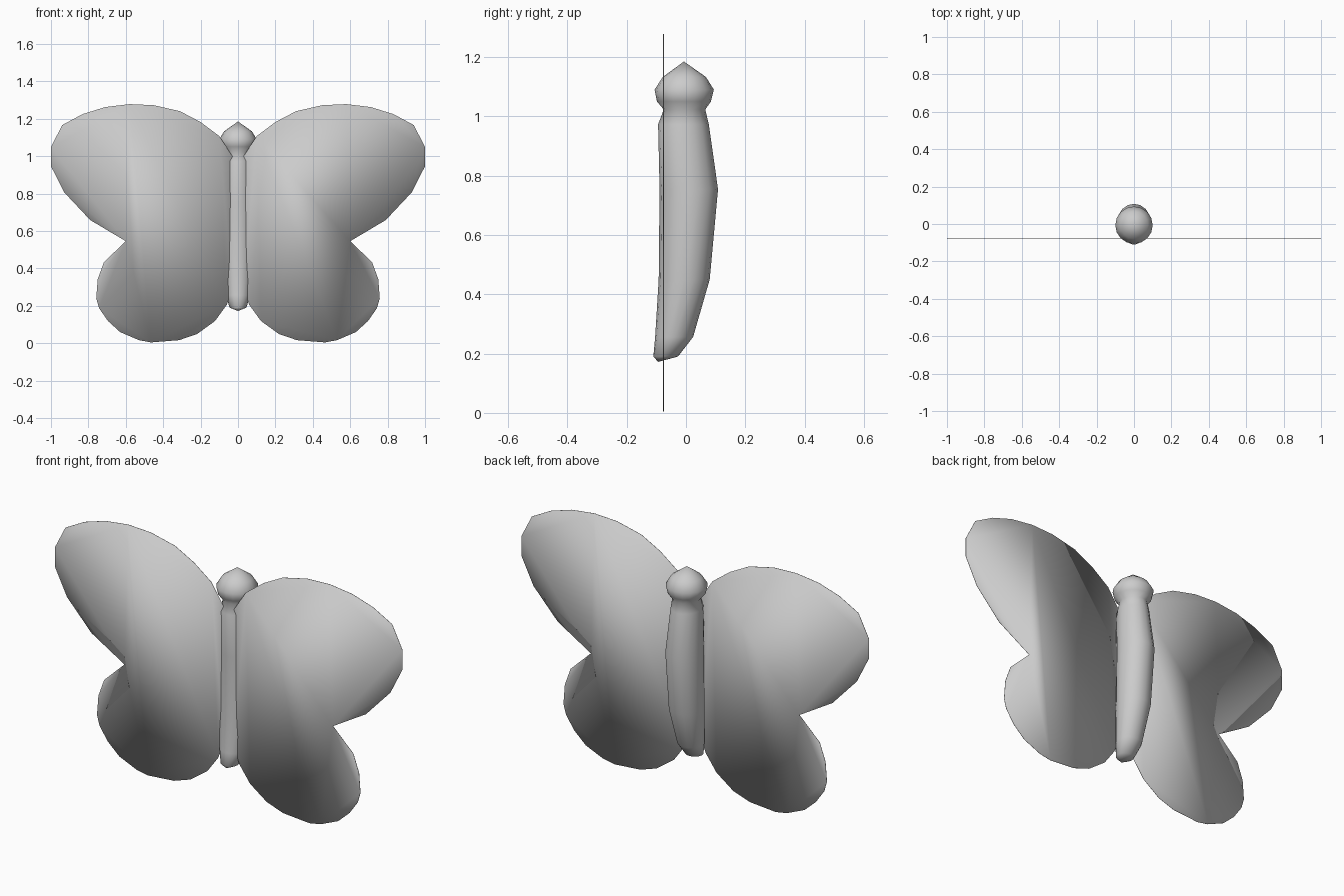
import bpy, bmesh, math

if "Cube" in bpy.data.objects:
    bpy.data.objects.remove(bpy.data.objects["Cube"])


def finish(bm, name):
    bmesh.ops.recalc_face_normals(bm, faces=bm.faces)
    for f in bm.faces:
        f.smooth = True
    mesh = bpy.data.meshes.new(name)
    bm.to_mesh(mesh)
    bm.free()
    obj = bpy.data.objects.new(name, mesh)
    bpy.context.collection.objects.link(obj)
    return obj


def loft(name, rings, bottom, top, sides=16):
    """Skin elliptical rings (z, y_front, y_back, x_radius), closed to end points."""
    bm = bmesh.new()
    loops = []
    for z, y0, y1, rx in rings:
        cy, ry = (y0 + y1) / 2, (y1 - y0) / 2
        angles = [2 * math.pi * i / sides for i in range(sides)]
        loops.append([bm.verts.new((rx * math.cos(a), cy + ry * math.sin(a), z))
                      for a in angles])
    low, high = bm.verts.new(bottom), bm.verts.new(top)
    for i in range(sides):
        j = (i + 1) % sides
        for a, b in zip(loops, loops[1:]):
            bm.faces.new((a[i], a[j], b[j], b[i]))
        bm.faces.new((low, loops[0][j], loops[0][i]))
        bm.faces.new((high, loops[-1][i], loops[-1][j]))
    return finish(bm, name)


def wing(name, side, outline, y=-0.0758, thickness=0.002):
    """Very thin plate; smooth shading rolls over its rim."""
    bm = bmesh.new()
    face = bm.faces.new([bm.verts.new((side * x, y - thickness / 2, z))
                         for x, z in outline])
    ext = bmesh.ops.extrude_face_region(bm, geom=[face], use_keep_orig=True)
    for v in ext["geom"]:
        if isinstance(v, bmesh.types.BMVert):
            v.co.y += thickness
    return finish(bm, name)


# Body with pinched neck and pointed round head
loft("body_and_head", [
    (0.19, -0.110, -0.027, 0.045),
    (0.256, -0.104, 0.024, 0.065),
    (0.45, -0.092, 0.080, 0.085),
    (0.754, -0.089, 0.108, 0.090),
    (0.973, -0.094, 0.077, 0.075),
    (1.023, -0.075, 0.065, 0.068),
    (1.05, -0.098, 0.084, 0.090),
    (1.09, -0.106, 0.094, 0.100),
    (1.133, -0.078, 0.067, 0.074),
], bottom=(0, -0.094, 0.172), top=(0, -0.007, 1.185))

# Upper and lower wing lobes in one outline, from shoulder round to tail
outline = [
    (0.03, 1.00), (0.10, 1.107), (0.20, 1.182), (0.31, 1.24), (0.45, 1.272),
    (0.58, 1.278), (0.71, 1.262), (0.83, 1.225), (0.94, 1.166), (1.0, 1.048),
    (1.0, 0.946), (0.93, 0.807), (0.79, 0.658), (0.60, 0.545),
    (0.717, 0.433), (0.75, 0.342), (0.758, 0.24), (0.743, 0.187),
    (0.695, 0.118), (0.63, 0.059), (0.53, 0.016), (0.465, 0.004),
    (0.315, 0.016), (0.22, 0.048), (0.123, 0.118), (0.06, 0.205), (0.03, 0.29),
]
for side, label in ((-1, "left"), (1, "right")):
    wing("wing_" + label, side, outline)
